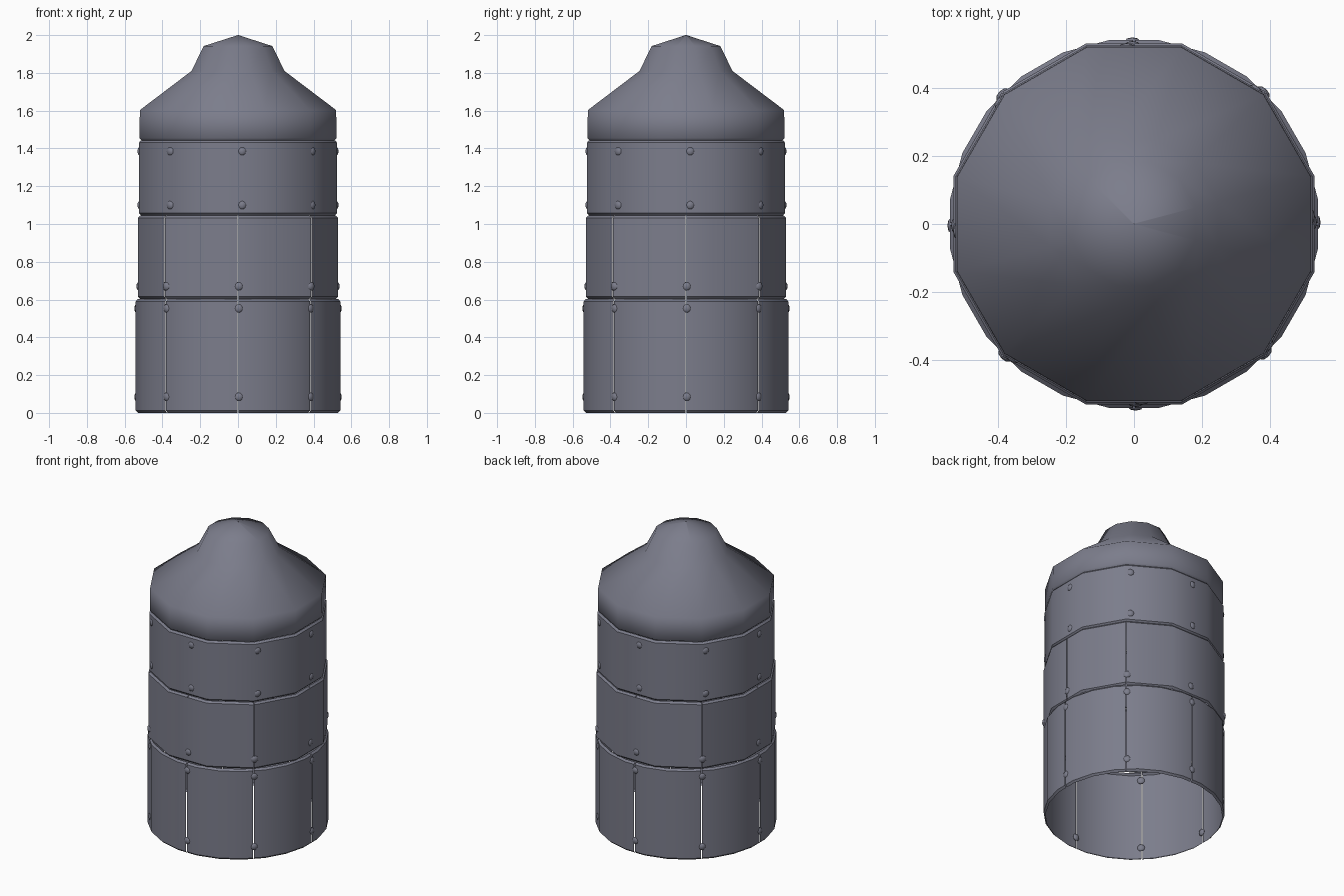
import bpy, bmesh, math
from mathutils import Matrix, Vector

if "Cube" in bpy.data.objects:
    bpy.data.objects.remove(bpy.data.objects["Cube"])

mat = bpy.data.materials.new("slate grey metal")
mat.diffuse_color = (0.20, 0.205, 0.26, 1)
mat.use_nodes = True
mat.node_tree.nodes["Principled BSDF"].inputs["Base Color"].default_value = mat.diffuse_color


def finish(bm, name, angle):
    me = bpy.data.meshes.new(name)
    bm.to_mesh(me)
    bm.free()
    ob = bpy.data.objects.new(name, me)
    bpy.context.collection.objects.link(ob)
    me.materials.append(mat)
    bpy.context.view_layer.objects.active = ob
    ob.select_set(True)
    bpy.ops.object.shade_smooth_by_angle(angle=math.radians(angle))
    ob.select_set(False)
    return ob


def poly_radius(R, deg, sides):
    # radius of a regular polygon at an angle, with a flat centred on 0 degrees
    step = 360 / sides
    d = deg - step * round(deg / step)
    return R * math.cos(math.radians(step / 2)) / math.cos(math.radians(d))


def strip(bm, angles, profile, sides, closed=False):
    rows = []
    for a in angles:
        t = math.radians(a)
        rows.append([bm.verts.new((poly_radius(R, a, sides) * math.cos(t),
                                   poly_radius(R, a, sides) * math.sin(t), z)) for R, z in profile])
    n = len(rows)
    for i in range(n if closed else n - 1):
        a, b = rows[i], rows[(i + 1) % n]
        for k in range(len(profile) - 1):
            bm.faces.new((a[k], b[k], b[k + 1], a[k + 1]))


# Curved wall plates, eight to a ring, with slightly rolled rims
def ring(name, R, z0, z1, sides, turn, gap):
    bm = bmesh.new()
    e = 0.012
    prof = [(R - e, z0), (R, z0 + e), (R, z1 - e), (R - e, z1)]
    step = 360 / sides
    corners = [step / 2 + step * k for k in range(-sides, 2 * sides)]
    for i in range(8):
        a0, a1 = i * 45 + turn + gap, (i + 1) * 45 + turn - gap
        angs = [a0] + [c for c in corners if a0 + 0.8 < c < a1 - 0.8] + [a1]
        strip(bm, angs, prof, sides)
    if gap == 0:
        bmesh.ops.remove_doubles(bm, verts=bm.verts, dist=0.0005)
    finish(bm, name, 35)


ring("lower_wall_plates", 0.546, 0.0, 0.603, 24, 0, 0.3)
ring("middle_wall_plates", 0.549, 0.603, 1.045, 12, 0, 0.15)
ring("upper_wall_plates", 0.543, 1.045, 1.443, 12, 0, 0)

# Roof with shallow eave and domed cap
bm = bmesh.new()
strip(bm, [15 + 30 * k for k in range(12)],
      [(0.528, 1.443), (0.540, 1.455), (0.538, 1.603), (0.255, 1.81), (0.188, 1.942), (0.002, 2.0)],
      12, closed=True)
bmesh.ops.remove_doubles(bm, verts=bm.verts, dist=0.003)
finish(bm, "roof", 75)


# Bolts along the plate seams
def bolts(name, R, sides, heights, turn):
    bm = bmesh.new()
    for z in heights:
        for i in range(8):
            a = i * 45 + turn
            t = math.radians(a)
            r = poly_radius(R, a, sides)
            m = (Matrix.Translation((r * math.cos(t), r * math.sin(t), z))
                 @ Matrix.Rotation(t, 4, 'Z') @ Matrix.Diagonal((0.5, 1, 1, 1)))
            bmesh.ops.create_uvsphere(bm, u_segments=8, v_segments=6, radius=0.023, matrix=m)
    finish(bm, name, 50)


bolts("lower_bolts", 0.542, 24, (0.085, 0.553), 0.5)
bolts("middle_bolts", 0.545, 12, (0.67,), 0.5)
bolts("upper_bolts", 0.539, 12, (1.10, 1.385), 2.5)
